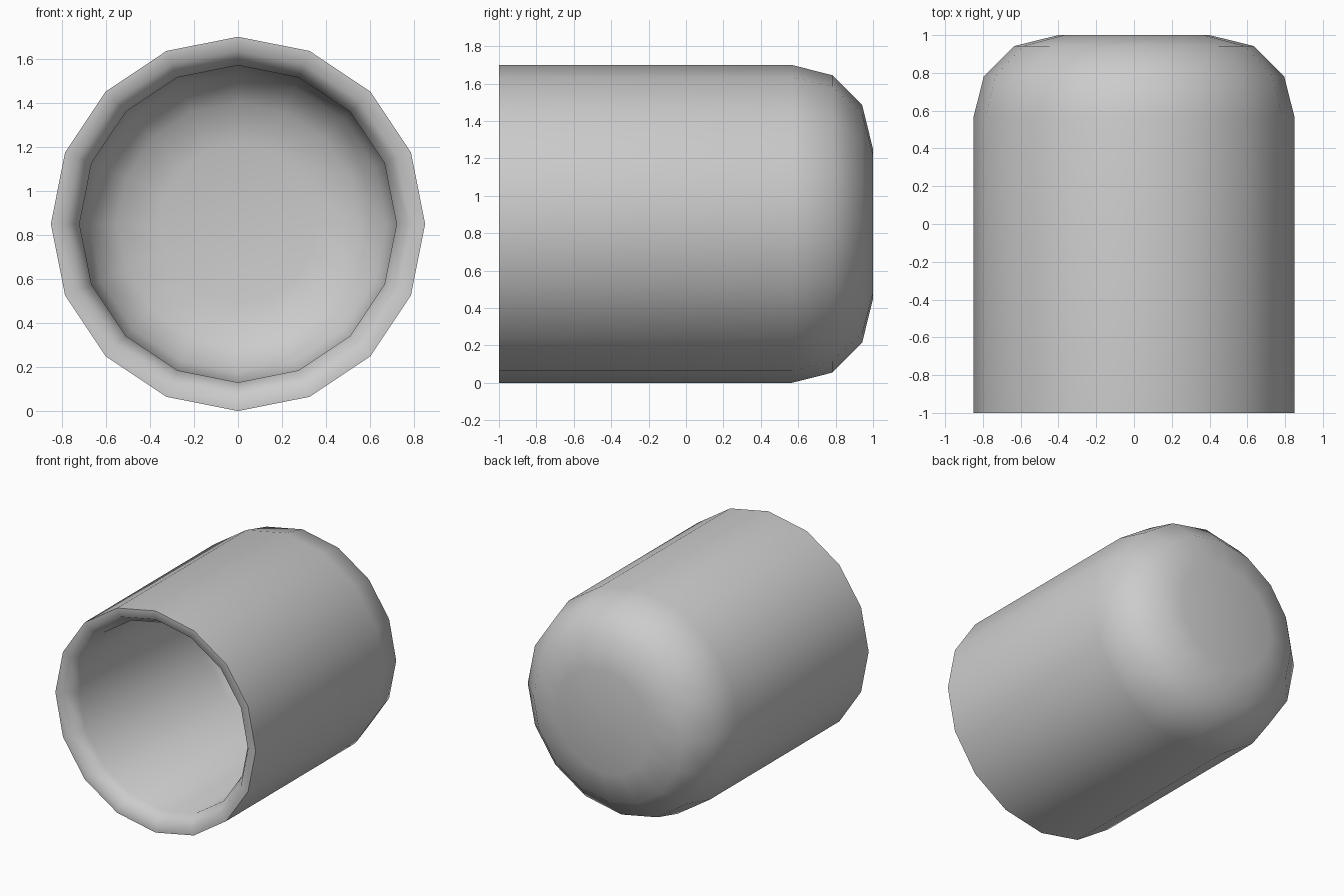
import bpy, bmesh, math

if "Cube" in bpy.data.objects:
    bpy.data.objects.remove(bpy.data.objects["Cube"])

SIDES = 16
CENTRE_Z = 0.85

# Half profile (radius, y): floor centre outside -> wall -> rim -> inner wall -> floor inside
PROFILE = [
    (0.40, 1.00), (0.635, 0.942), (0.795, 0.782), (0.85, 0.565), (0.85, -1.00),
    (0.785, -1.00), (0.72, -0.90),
    (0.72, 0.55), (0.675, 0.72), (0.55, 0.83), (0.36, 0.87),
]

bm = bmesh.new()


def ring(radius, y):
    pts = []
    for i in range(SIDES):
        a = 2 * math.pi * i / SIDES
        pts.append(bm.verts.new((radius * math.cos(a), y, CENTRE_Z + radius * math.sin(a))))
    return pts


# Revolved shell with closed outer end and inner floor
rings = [ring(r, y) for r, y in PROFILE]
for a, b in zip(rings, rings[1:]):
    for i in range(SIDES):
        j = (i + 1) % SIDES
        bm.faces.new((a[i], a[j], b[j], b[i]))
bm.faces.new(rings[0])
bm.faces.new(rings[-1])
bmesh.ops.recalc_face_normals(bm, faces=bm.faces)

mesh = bpy.data.meshes.new("hollow_cap")
bm.to_mesh(mesh)
bm.free()
cap = bpy.data.objects.new("hollow_cap", mesh)
bpy.context.collection.objects.link(cap)

# Smooth sides with a crisp outer rim
bpy.context.view_layer.objects.active = cap
cap.select_set(True)
bpy.ops.object.shade_smooth_by_angle(angle=math.radians(60))
